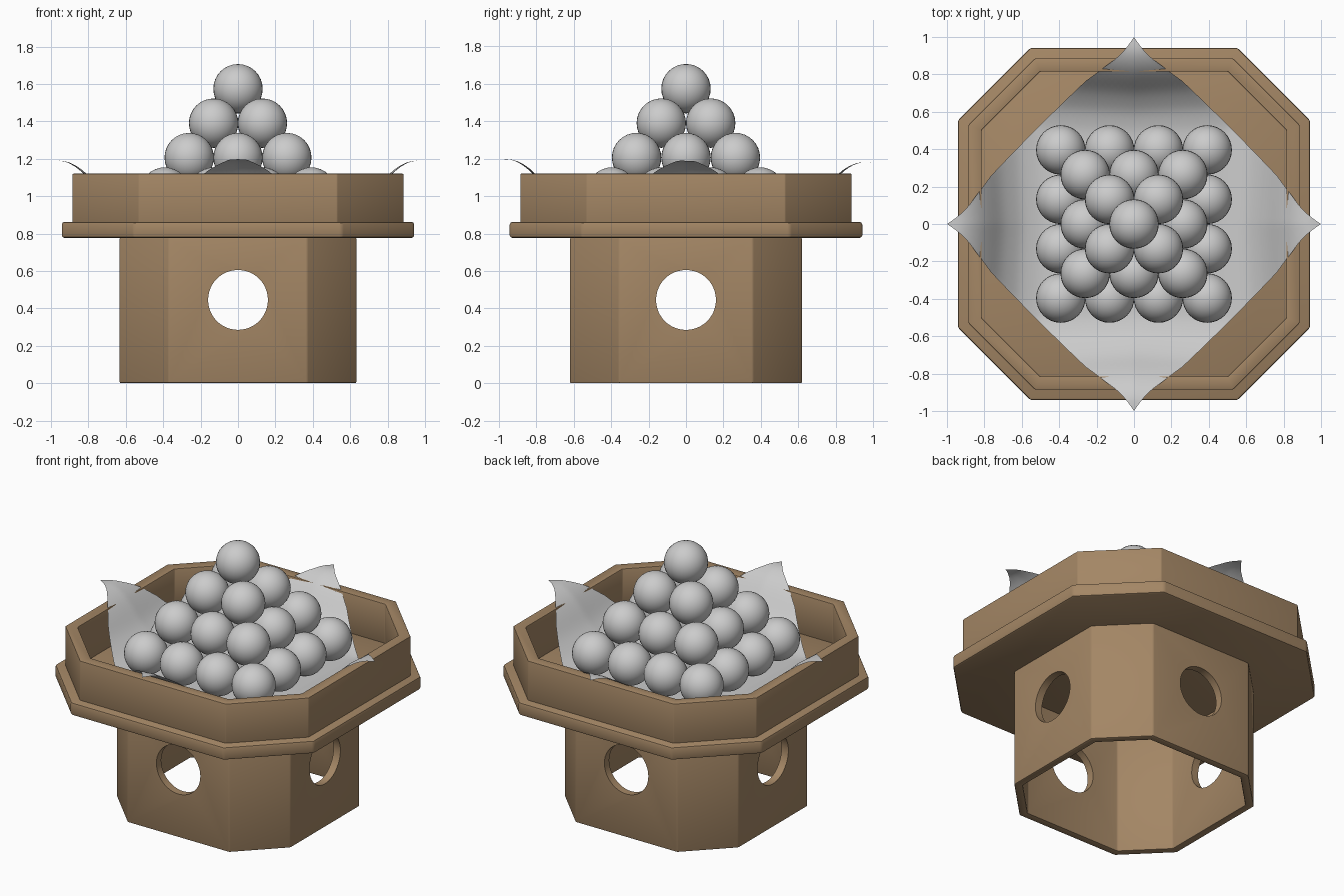
import bpy, bmesh, math

if "Cube" in bpy.data.objects:
    bpy.data.objects.remove(bpy.data.objects["Cube"])

wood = bpy.data.materials.new("wood")
wood.diffuse_color = (0.37, 0.24, 0.13, 1)
wood.use_nodes = True
wood.node_tree.nodes["Principled BSDF"].inputs["Base Color"].default_value = wood.diffuse_color


def make_object(name, bm, mat=None):
    bmesh.ops.recalc_face_normals(bm, faces=bm.faces)
    me = bpy.data.meshes.new(name)
    bm.to_mesh(me)
    bm.free()
    ob = bpy.data.objects.new(name, me)
    bpy.context.collection.objects.link(ob)
    if mat:
        me.materials.append(mat)
    return ob


def activate(ob):
    bpy.ops.object.select_all(action='DESELECT')
    ob.select_set(True)
    bpy.context.view_layer.objects.active = ob


def smooth(ob, deg=30):
    activate(ob)
    bpy.ops.object.shade_smooth_by_angle(angle=math.radians(deg))


def apply_mod(ob, mod):
    activate(ob)
    bpy.ops.object.modifier_apply(modifier=mod.name)


def octagon(bm, hx, hy, flat, z):
    cut = hx - flat
    fx, fy = flat, hy - cut
    pts = [(hx, -fy), (hx, fy), (fx, hy), (-fx, hy), (-hx, fy), (-hx, -fy), (-fx, -hy), (fx, -hy)]
    return [bm.verts.new((x, y, z)) for x, y in pts]


def bridge(bm, a, b):
    n = len(a)
    for i in range(n):
        j = (i + 1) % n
        bm.faces.new((a[i], a[j], b[j], b[i]))


def octagon_part(name, hx, hy, flat, z0, z1, bevel, wall=None):
    """Chamfered-square prism: solid, or a tube when wall is given."""
    bm = bmesh.new()
    lo, hi = octagon(bm, hx, hy, flat, z0), octagon(bm, hx, hy, flat, z1)
    bridge(bm, lo, hi)
    if wall:
        f = flat - wall * 0.414
        lo2 = octagon(bm, hx - wall, hy - wall, f, z0)
        hi2 = octagon(bm, hx - wall, hy - wall, f, z1)
        bridge(bm, lo2, hi2)
        bridge(bm, lo, lo2)
        bridge(bm, hi, hi2)
    else:
        bm.faces.new(lo)
        bm.faces.new(hi)
    ob = make_object(name, bm, wood)
    m = ob.modifiers.new("bevel", 'BEVEL')
    m.width, m.segments, m.limit_method = bevel, 2, 'ANGLE'
    m.angle_limit = math.radians(30)
    apply_mod(ob, m)
    return ob


# Hollow stand with a round hole through each main side
stand = octagon_part("stand", 0.633, 0.62, 0.37, 0, 0.779, 0.008, wall=0.05)
for rot in ((math.pi / 2, 0, 0), (0, math.pi / 2, 0)):
    bpy.ops.mesh.primitive_cylinder_add(vertices=48, radius=0.16, depth=3,
                                        location=(0, 0, 0.445), rotation=rot)
    cutter = bpy.context.object
    cutter.hide_render = True
    m = stand.modifiers.new("hole", 'BOOLEAN')
    m.operation, m.object, m.solver = 'DIFFERENCE', cutter, 'EXACT'
    apply_mod(stand, m)
    bpy.data.objects.remove(cutter)
smooth(stand)

# Tray: base plate with a raised rim
smooth(octagon_part("tray_base", 0.942, 0.942, 0.555, 0.777, 0.862, 0.014))
smooth(octagon_part("tray_rim", 0.885, 0.885, 0.53, 0.855, 1.12, 0.005, wall=0.07))

# Paper sheet laid diagonally, its corners curling over the rim
PROFILE = [(0, 0.875), (0.5, 0.882), (0.6, 0.91), (0.7, 0.985), (0.78, 1.09),
           (0.84, 1.15), (0.92, 1.19), (1.0, 1.187)]
WIDTH = [(0, 1), (0.75, 1), (0.83, 0.88), (0.9, 0.68), (1, 0.55)]


def lerp_table(table, t):
    for (a, va), (b, vb) in zip(table, table[1:]):
        if t <= b:
            k = max(0, (t - a) / (b - a))
            return va + (vb - va) * k
    return table[-1][1]


def sheet_height(r):
    d = 0.025
    return sum(lerp_table(PROFILE, min(1, max(0, r + k * d))) for k in (-1, 0, 1)) / 3


N = 60
bm = bmesh.new()
grid = []
for i in range(N + 1):
    row = []
    for j in range(N + 1):
        u, v = i / N, j / N
        a, b = u - v, u + v - 1
        r = max(abs(a), abs(b))
        w = lerp_table(WIDTH, r)
        bulge = 1 + 0.12 * abs(a * b)
        x = a * bulge * (w if abs(a) < abs(b) else 1)
        y = b * bulge * (w if abs(b) <= abs(a) else 1)
        z = sheet_height(r) - 0.01 * b * max(0, r - 0.6) / 0.4
        row.append(bm.verts.new((x, y, z)))
    grid.append(row)
for i in range(N):
    for j in range(N):
        bm.faces.new((grid[i][j], grid[i + 1][j], grid[i + 1][j + 1], grid[i][j + 1]))
smooth(make_object("paper_sheet", bm), 60)

# Pyramid of dumplings, four layers
for layer in range(4):
    n = 4 - layer
    for i in range(n):
        for j in range(n):
            bpy.ops.mesh.primitive_uv_sphere_add(
                segments=32, ring_count=16, radius=0.132,
                location=((i - (n - 1) / 2) * 0.261, (j - (n - 1) / 2) * 0.264,
                          1.022 + layer * 0.184))
            ball = bpy.context.object
            ball.name = f"dumpling_{layer + 1}_{i + 1}_{j + 1}"
            bpy.ops.object.shade_smooth()
